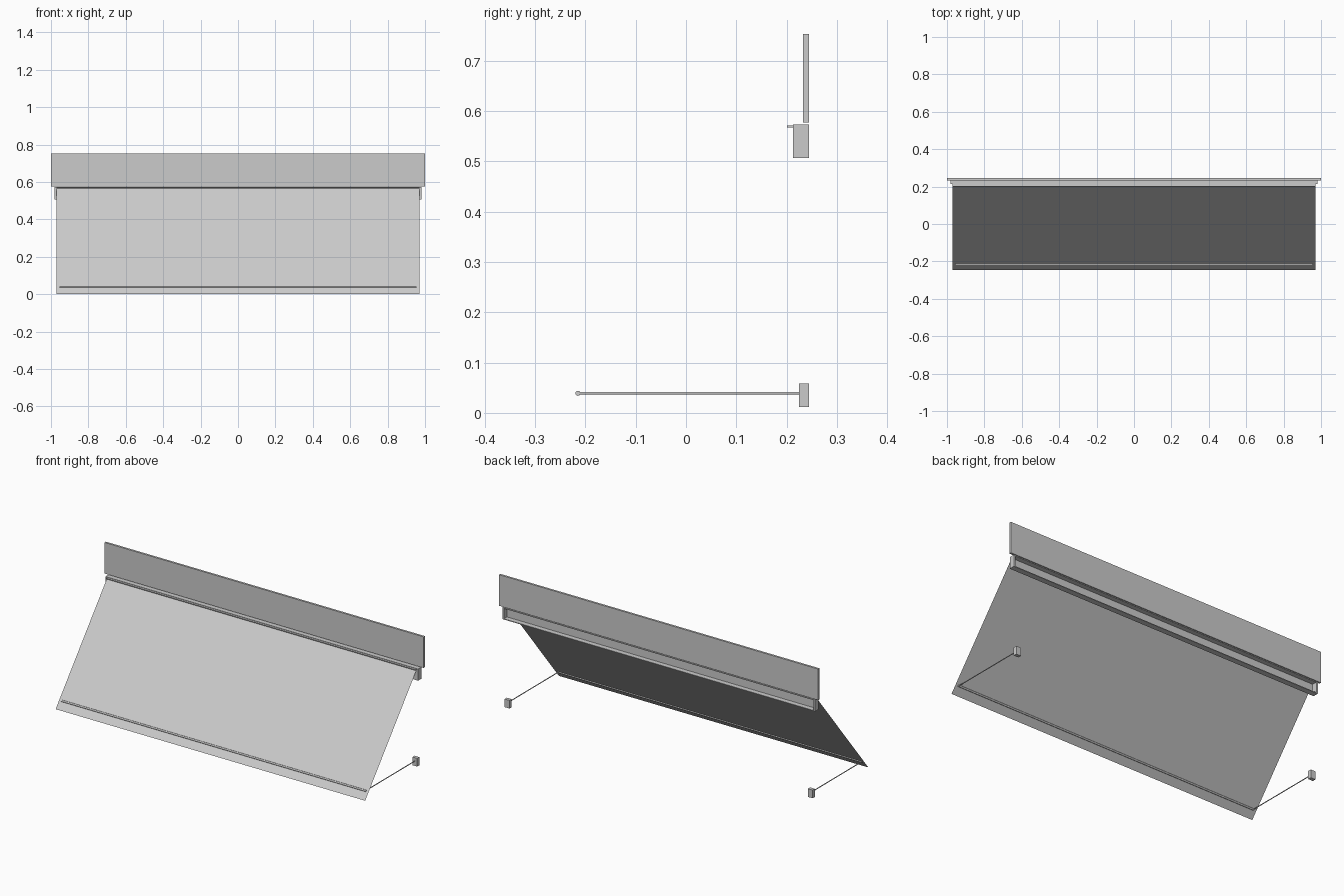
import bpy, bmesh, math
from mathutils import Vector

cube = bpy.data.objects.get("Cube")
if cube:
    bpy.data.objects.remove(cube, do_unlink=True)

grey = bpy.data.materials.new("light_grey")
grey.use_nodes = True
colour = (0.6, 0.6, 0.6, 1)
grey.diffuse_color = colour
grey.node_tree.nodes["Principled BSDF"].inputs["Base Color"].default_value = colour


def finish(name, bm):
    mesh = bpy.data.meshes.new(name)
    bm.to_mesh(mesh)
    bm.free()
    mesh.materials.append(grey)
    obj = bpy.data.objects.new(name, mesh)
    bpy.context.collection.objects.link(obj)
    return obj


def extrude_x(name, profile, x0, x1):
    """Sweep a closed (y, z) profile along x."""
    bm = bmesh.new()
    face = bm.faces.new([bm.verts.new((x0, y, z)) for y, z in profile])
    new = bmesh.ops.extrude_face_region(bm, geom=[face])["geom"]
    moved = [v for v in new if isinstance(v, bmesh.types.BMVert)]
    bmesh.ops.translate(bm, verts=moved, vec=(x1 - x0, 0, 0))
    bmesh.ops.recalc_face_normals(bm, faces=bm.faces)
    return finish(name, bm)


def box(name, x0, x1, y0, y1, z0, z1):
    return extrude_x(name, [(y0, z0), (y1, z0), (y1, z1), (y0, z1)], x0, x1)


def rod(name, start, end, radius, sides):
    start, end = Vector(start), Vector(end)
    bm = bmesh.new()
    bmesh.ops.create_cone(bm, cap_ends=True, segments=sides, radius1=radius,
                          radius2=radius, depth=(end - start).length)
    obj = finish(name, bm)
    obj.location = (start + end) / 2
    obj.rotation_euler = (end - start).to_track_quat("Z", "Y").to_euler()
    for poly in obj.data.polygons:
        poly.use_smooth = len(poly.vertices) == 4
    return obj


# Wall fascia board
box("fascia_board", -1, 1, 0.233, 0.245, 0.577, 0.753)

# Headrail: a channel open at the back, with a small front lip
t = 0.004
y0, y1, z0, z1 = 0.213, 0.245, 0.507, 0.573
extrude_x("headrail_channel",
          [(y0, z0), (y1, z0), (y1, z0 + t), (y0 + t, z0 + t),
           (y0 + t, z1 - t), (y1, z1 - t), (y1, z1), (y0, z1)], -0.972, 0.972)
box("headrail_lip", -0.97, 0.97, 0.201, y0, 0.567, 0.571)

# Sloping fabric sheet
bm = bmesh.new()
bm.faces.new([bm.verts.new(p) for p in
              ((-0.97, -0.247, 0), (0.97, -0.247, 0),
               (0.97, 0.214, 0.567), (-0.97, 0.214, 0.567))])
finish("fabric_sheet", bm)

# Front bar resting in the fabric
rod("front_bar", (-0.955, -0.215, 0.039), (0.955, -0.215, 0.039), 0.005, 12)

# End caps, arms and wall brackets on both sides
for side, s in (("left", 1), ("right", -1)):
    box(side + "_end_cap", s * 0.97, s * 0.98, y0, y1, z0, z1)
    rod(side + "_arm", (s * 0.95, -0.215, 0.039), (s * 0.95, 0.226, 0.039), 0.0025, 10)
    box(side + "_wall_bracket", s * 0.935, s * 0.965, 0.225, 0.245, 0.012, 0.058)
